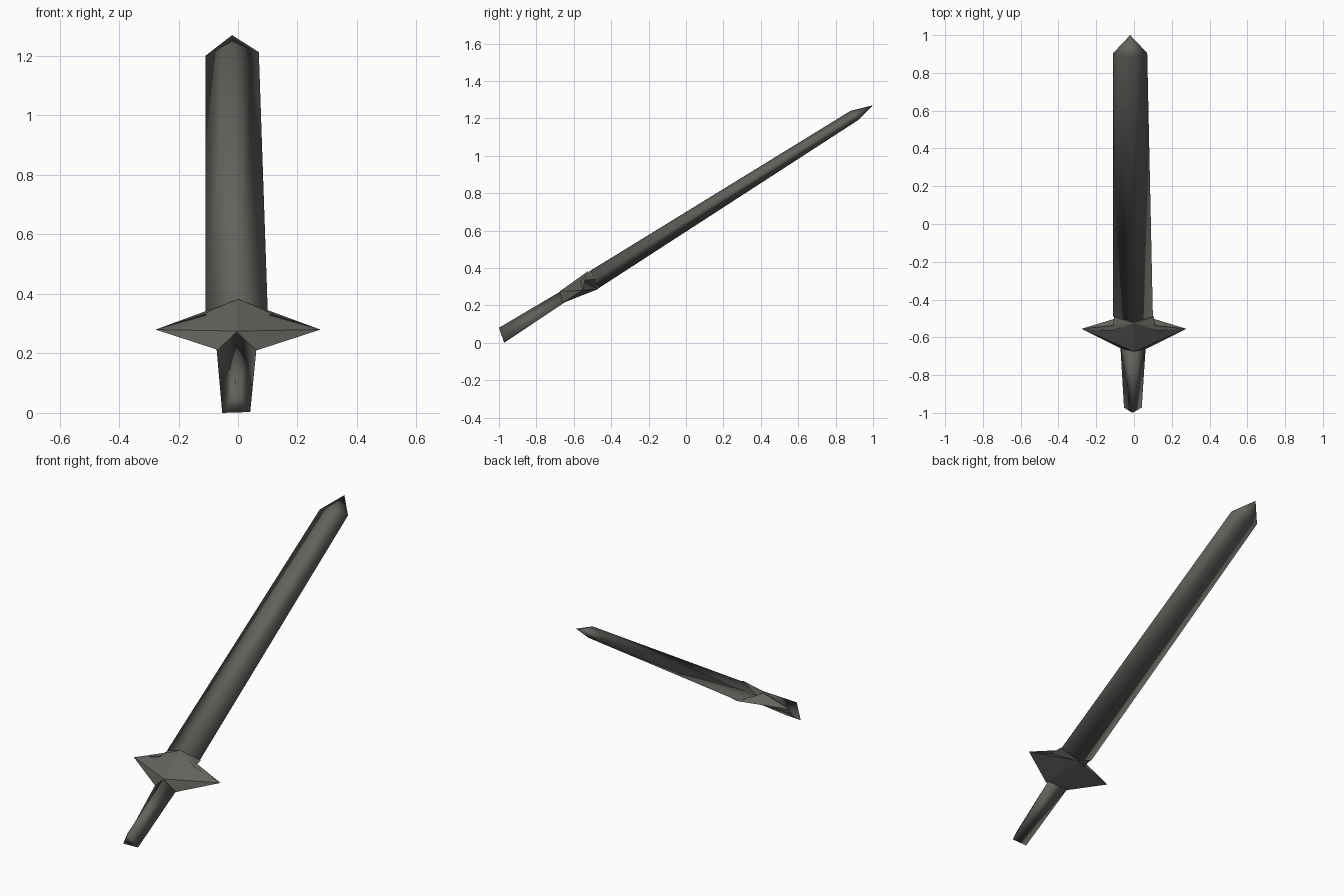
import bpy, bmesh

if "Cube" in bpy.data.objects:
    bpy.data.objects.remove(bpy.data.objects["Cube"])

steel = bpy.data.materials.new("dark steel grey")
steel.diffuse_color = (0.12, 0.12, 0.11, 1)
steel.use_nodes = True
steel.node_tree.nodes["Principled BSDF"].inputs["Base Color"].default_value = steel.diffuse_color


def make(name, verts, faces, smooth):
    bm = bmesh.new()
    vs = [bm.verts.new(v) for v in verts]
    for f in faces:
        bm.faces.new([vs[i] for i in f])
    bmesh.ops.recalc_face_normals(bm, faces=bm.faces)
    for f in bm.faces:
        f.smooth = smooth
    me = bpy.data.meshes.new(name)
    bm.to_mesh(me)
    bm.free()
    me.materials.append(steel)
    ob = bpy.data.objects.new(name, me)
    bpy.context.collection.objects.link(ob)
    return ob


def bridge(n, start=0):
    """Side quads between two consecutive rings of n points."""
    return [(start + i, start + (i + 1) % n,
             start + n + (i + 1) % n, start + n + i) for i in range(n)]


# Blade: tapering diamond section, drawn to a point
blade_base = [(-0.11, -0.49, 0.34), (-0.005, -0.52, 0.38),
              (0.10, -0.49, 0.34), (-0.005, -0.47, 0.29)]
blade_end = [(-0.11, 0.905, 1.20), (-0.02, 0.88, 1.24),
             (0.07, 0.905, 1.213), (-0.02, 0.92, 1.19)]
tip = [(-0.02, 1.0, 1.27)]
make("blade", blade_base + blade_end + tip,
     bridge(4) + [(4 + i, 4 + (i + 1) % 4, 8) for i in range(4)] + [(0, 1, 2, 3)],
     True)

# Grip: triangular bar with a flat underside and a ridge on top
grip_end = [(-0.053, -0.972, 0.0), (-0.008, -1.0, 0.08), (0.041, -0.972, 0.003)]
grip_top = [(-0.072, -0.65, 0.215), (-0.005, -0.665, 0.278), (0.062, -0.65, 0.215)]
make("grip", grip_end + grip_top, bridge(3) + [(0, 1, 2), (3, 4, 5)], True)

# Guard: mirrored spikes between the grip section and the blade section
verts = [(0, -0.525, 0.382), (0, -0.47, 0.287), (0, -0.675, 0.275)]
faces = []
for s in (-1, 1):
    k = len(verts)
    verts += [(s * 0.068, -0.66, 0.212),    # grip corner
              (s * 0.105, -0.49, 0.34),     # blade edge
              (s * 0.115, -0.565, 0.332),   # notch behind the spike
              (s * 0.277, -0.555, 0.28)]    # spike point
    H, B, M, P = k, k + 1, k + 2, k + 3
    faces += [(0, M, B), (0, P, M), (0, 2, P), (2, H, P),
              (H, 1, P), (1, M, P), (1, B, M)]
faces += [(3, 7, 1), (3, 2, 7), (0, 4, 1, 8)]
make("guard", verts, faces, False)
